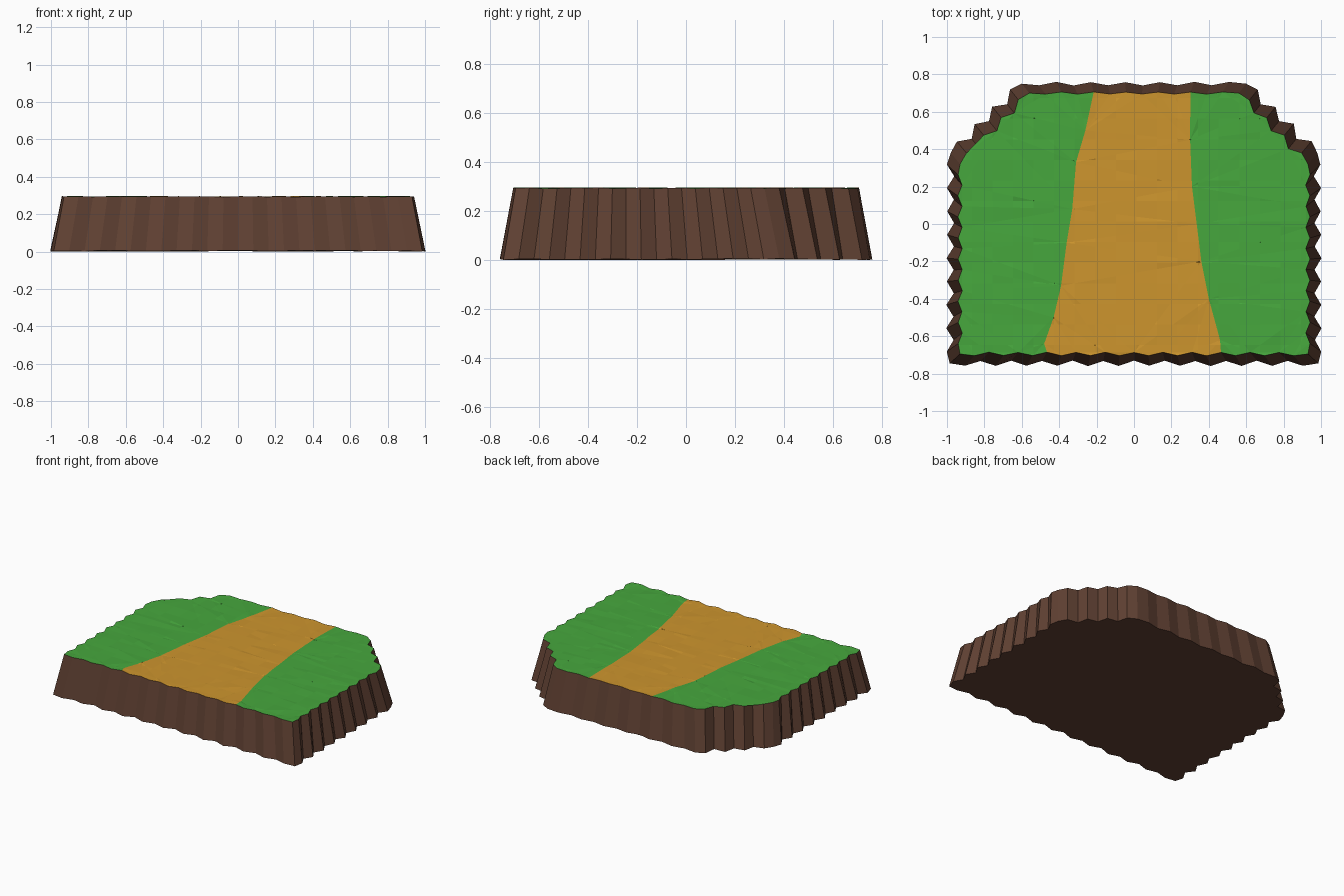
import bpy, bmesh, random
from mathutils import Vector

if "Cube" in bpy.data.objects:
    bpy.data.objects.remove(bpy.data.objects["Cube"])

random.seed(4)
Z0, Z1 = 0.004, 0.294


def material(name, rgb):
    m = bpy.data.materials.new(name)
    m.diffuse_color = (*rgb, 1)
    m.use_nodes = True
    m.node_tree.nodes["Principled BSDF"].inputs["Base Color"].default_value = m.diffuse_color
    return m


green = material("grass green", (0.062, 0.39, 0.047))
orange = material("path orange", (0.61, 0.30, 0.027))
brown = material("earth brown", (0.118, 0.053, 0.033))

SEGMENTS = [24, 18, 8, 13, 8, 18]      # teeth along front, right, corner, back, corner, left


def jagged(half_corners, amps, z, jitter):
    """Counter-clockwise mirrored outline whose edges zigzag in and out."""
    right = [Vector(p) for p in half_corners]
    corners = [Vector((-right[0].x, right[0].y))] + right + \
              [Vector((-p.x, p.y)) for p in reversed(right[1:])]
    pts = []
    for k, n in enumerate(SEGMENTS):
        a, b = corners[k], corners[(k + 1) % 6]
        d = (b - a).normalized()
        out = Vector((d.y, -d.x))
        for i in range(n):
            s = 0 if i == 0 else amps[k] * (1 if i % 2 else -1) * random.uniform(0.8, 1)
            p = a.lerp(b, i / n) + out * s
            pts.append(Vector((p.x, p.y, z + random.uniform(-jitter, jitter))))
    return pts


bottom = jagged([(0.985, -0.745), (0.98, 0.38), (0.60, 0.75)],
                [0.015, 0.02, 0.025, 0.01, 0.025, 0.02], Z0, 0.003)
top = jagged([(0.93, -0.695), (0.93, 0.32), (0.56, 0.70)],
             [0.01, 0.012, 0.018, 0.006, 0.018, 0.012], Z1, 0.002)


def finish(bm, name, mats):
    bmesh.ops.recalc_face_normals(bm, faces=bm.faces)
    me = bpy.data.meshes.new(name)
    bm.to_mesh(me)
    bm.free()
    for m in mats:
        me.materials.append(m)
    ob = bpy.data.objects.new(name, me)
    bpy.context.collection.objects.link(ob)


# Earth: sloping jagged wall and closed underside
bm = bmesh.new()
lo = [bm.verts.new(p) for p in bottom]
hi = [bm.verts.new(p) for p in top]
N = len(lo)
for i in range(N):
    j = (i + 1) % N
    bm.faces.new((lo[i], lo[j], hi[j], hi[i]))
bm.faces.new(lo[::-1])
finish(bm, "earth_base", [brown])

# Ground: grass either side of a winding path, sharing the path borders
left_border = [(-0.48, -0.64), (-0.43, -0.5), (-0.39, -0.33), (-0.36, -0.1),
               (-0.33, 0.08), (-0.31, 0.33), (-0.26, 0.5)]
right_border = [(0.46, -0.62), (0.40, -0.4), (0.36, -0.2), (0.335, 0.0),
                (0.31, 0.2), (0.30, 0.45)]
bm = bmesh.new()
rim = [bm.verts.new(p) for p in top]
lb = [bm.verts.new((x, y, Z1)) for x, y in left_border]
rb = [bm.verts.new((x, y, Z1)) for x, y in right_border]
back = sum(SEGMENTS[:3])
fl, fr, br, bl = 6, 18, back + 3, back + 9      # where the path meets the rim
bm.faces.new(rim[fr:br + 1] + rb[::-1])
bm.faces.new(rim[bl:] + rim[:fl + 1] + lb)
bm.faces.new(rim[fl:fr + 1] + rb + rim[br:bl + 1] + lb[::-1]).material_index = 1
bmesh.ops.triangulate(bm, faces=bm.faces[:])

# Gentle unevenness: slice into cells and nudge the inner points
for axis, lim in ((Vector((1, 0, 0)), 8), (Vector((0, 1, 0)), 6)):
    for i in range(-lim, lim + 1):
        bmesh.ops.bisect_plane(bm, geom=bm.verts[:] + bm.edges[:] + bm.faces[:],
                               plane_co=axis * (i * 0.11 + 0.013), plane_no=axis)
for v in bm.verts:
    if not v.is_boundary:
        v.co.z += random.uniform(-0.002, 0.002)
finish(bm, "grass_and_path", [green, orange])
